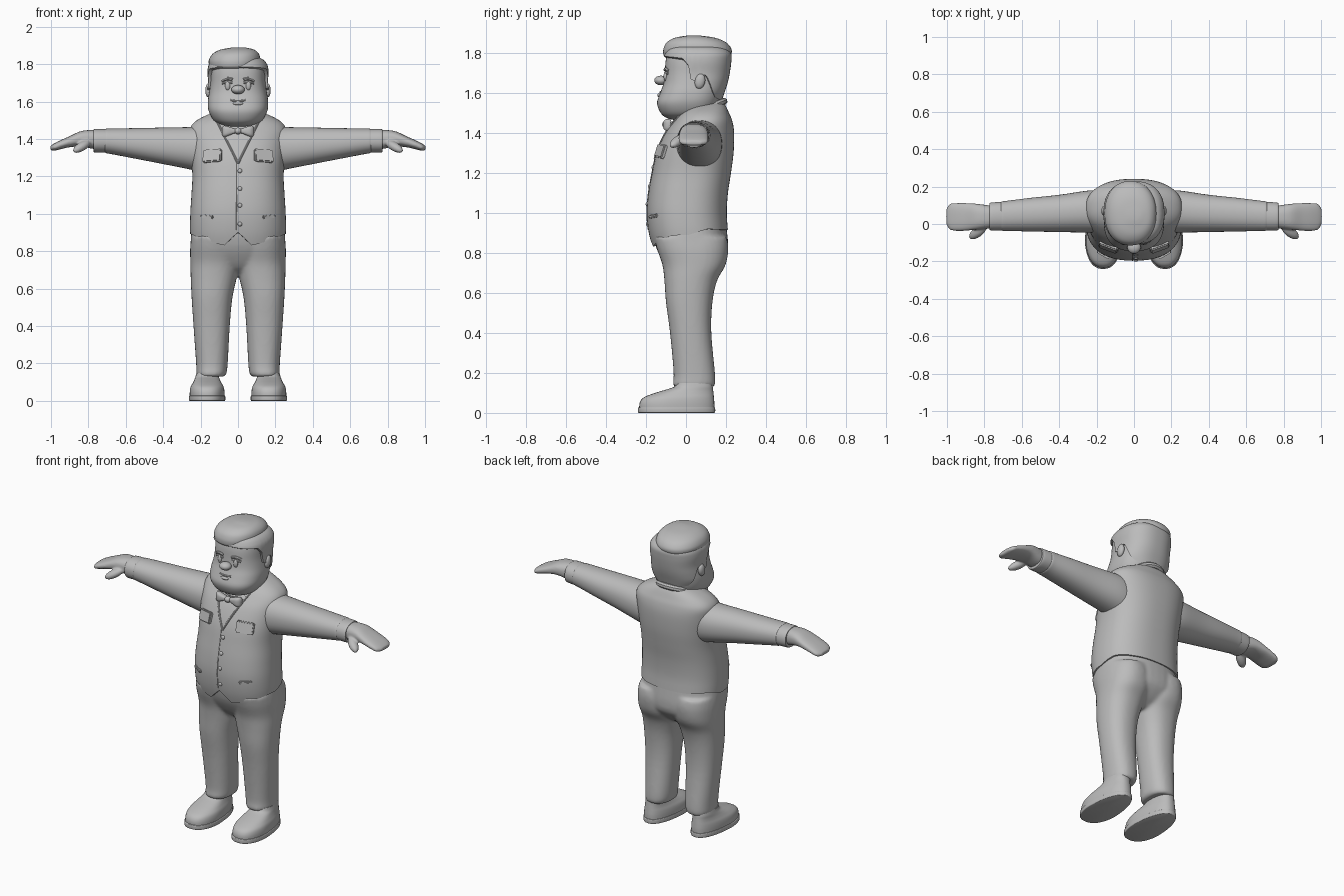
import bpy, bmesh, math
from mathutils import Matrix, Vector
from mathutils.bvhtree import BVHTree

if "Cube" in bpy.data.objects:
    bpy.data.objects.remove(bpy.data.objects["Cube"])

grey = bpy.data.materials.new("plain grey")
grey.diffuse_color = (0.5, 0.5, 0.5, 1)
grey.use_nodes = True
grey.node_tree.nodes["Principled BSDF"].inputs["Base Color"].default_value = grey.diffuse_color


def finish(name, bm, mirror=False, fuse=0):
    bmesh.ops.recalc_face_normals(bm, faces=bm.faces[:])
    me = bpy.data.meshes.new(name)
    bm.to_mesh(me)
    bm.free()
    me.materials.append(grey)
    ob = bpy.data.objects.new(name, me)
    bpy.context.collection.objects.link(ob)
    if fuse:  # melt overlapping volumes into one soft skin
        r = ob.modifiers.new("fuse", 'REMESH')
        r.mode, r.voxel_size, r.use_smooth_shade = 'VOXEL', fuse, True
        s = ob.modifiers.new("soften", 'SMOOTH')
        s.factor, s.iterations = 0.5, 6
    if mirror:
        m = ob.modifiers.new("mirror", 'MIRROR')
        m.use_mirror_merge = False
    return ob


def interp(x, pts):
    for (a, p), (b, q) in zip(pts, pts[1:]):
        if x <= b:
            return p + (q - p) * max(0, x - a) / (b - a)
    return pts[-1][1]


def sample(keys, u):
    """Smooth curve through the section list at index position u."""
    i = min(int(u), len(keys) - 2)
    t = u - i
    k = [keys[min(max(j, 0), len(keys) - 1)] for j in (i - 1, i, i + 1, i + 2)]
    return [b + 0.5 * t * (c - a + t * (2 * a - 5 * b + 4 * c - d + t * (3 * (b - c) + d - a)))
            for a, b, c, d in zip(*k)]


def loft(keys, axis='z', p=2.2, n=40, sub=4, floor=None, bm=None):
    """Skin of rounded sections (position, low1, high1, low2, high2)."""
    bm = bm or bmesh.new()
    top, steps, rings = len(keys) - 1, (len(keys) - 1) * sub, []
    cols = []
    for j in range(n):
        t = 2 * math.pi * j / n
        a, b = [math.copysign(abs(v) ** (2 / p), v) for v in (math.cos(t), math.sin(t))]
        u0 = 0
        if floor:
            f = floor(a, b)
            while u0 < top and sample(keys, u0)[0] < f:
                u0 += 0.02
        cols.append((a, b, u0))
    for i in range(steps + 1):
        ring = []
        for a, b, u0 in cols:
            s = sample(keys, u0 + (top - u0) * i / steps)
            v = (s[1] + s[2]) / 2 + a * (s[2] - s[1]) / 2
            w = (s[3] + s[4]) / 2 + b * (s[4] - s[3]) / 2
            ring.append(bm.verts.new((v, w, s[0]) if axis == 'z' else (s[0], v, w)))
        rings.append(ring)
    for r, q in zip(rings, rings[1:]):
        for j in range(n):
            bm.faces.new((r[j - 1], r[j], q[j], q[j - 1]))
    for r in (rings[0], rings[-1]):
        c = bm.verts.new(sum((v.co for v in r), Vector()) / n)
        for j in range(n):
            bm.faces.new((r[j - 1], r[j], c))
    return bm


def sym(rows):  # sections symmetric across x
    return [(z, -w, w, a, b) for z, w, a, b in rows]


def ball(loc, rad, rot=None, bm=None):
    bm = bm or bmesh.new()
    m = Matrix.Translation(loc) @ (rot or Matrix()) @ Matrix.Diagonal((*rad, 1))
    bmesh.ops.create_uvsphere(bm, u_segments=24, v_segments=14, radius=1, matrix=m)
    return bm


def skin_of(ob):
    return BVHTree.FromPolygons([v.co for v in ob.data.vertices], [p.vertices for p in ob.data.polygons])


def on_front(tree, x, z, roll=0):
    """Frame on the front surface, local z pointing outward."""
    loc, n, _, _ = tree.ray_cast(Vector((x, -2, z)), Vector((0, 1, 0)))
    right = Vector((0, 0, 1)).cross(n).normalized()
    m = Matrix((right, n.cross(right), n)).transposed().to_4x4()
    return Matrix.Translation(loc) @ m @ Matrix.Rotation(roll, 4, 'Z')


def plate(name, frame, size, mirror=True):
    bm = bmesh.new()
    bmesh.ops.create_cube(bm, size=1, matrix=frame @ Matrix.Diagonal((*size, 1)))
    bmesh.ops.bevel(bm, geom=bm.edges[:], offset=min(size) * 0.25, segments=2, affect='EDGES')
    return finish(name, bm, mirror)


def tube(name, pts, r, cyclic=False, mirror=False):
    bm, n, rings = bmesh.new(), 8, []
    m = len(pts)
    for i, q in enumerate(pts):
        a, b = (pts[i - 1], pts[(i + 1) % m]) if cyclic else (pts[max(i - 1, 0)], pts[min(i + 1, m - 1)])
        d = (Vector(b) - Vector(a)).normalized()
        e = d.cross(Vector((0.1, 0.3, 1))).normalized()
        g = d.cross(e)
        rings.append([bm.verts.new(Vector(q) + r * (math.cos(t) * e + math.sin(t) * g))
                      for t in (2 * math.pi * k / n for k in range(n))])
    for r0, r1 in zip(rings, rings[1:] + (rings[:1] if cyclic else [])):
        for k in range(n):
            bm.faces.new((r0[k - 1], r0[k], r1[k], r1[k - 1]))
    if not cyclic:
        bm.faces.new(rings[0])
        bm.faces.new(rings[-1])
    return finish(name, bm, mirror)


# Trousers: two legs and a seat melted together
bm = loft(sym([(.67, .05, -.02, .10), (.71, .16, -.08, .155), (.77, .235, -.122, .203),
               (.83, .252, -.15, .212), (.9, .25, -.165, .206), (.95, .24, -.16, .2)]), p=2.3)
leg = [(.13, .072, .215, -.06, .14), (.145, .062, .222, -.066, .146), (.2, .055, .224, -.062, .145),
       (.4, .044, .238, -.08, .127), (.55, .03, .248, -.1, .132), (.66, .006, .253, -.108, .155),
       (.74, -.01, .255, -.118, .198), (.82, -.01, .256, -.145, .212), (.88, 0, .25, -.16, .205)]
loft(leg, bm=bm, p=2.3)
loft([(z, -b, -a, c, d) for z, a, b, c, d in leg], bm=bm, p=2.3)
finish("trousers", bm, fuse=.01)


# Shoes: narrower towards the heel
def shoe(name, keys):
    bm = loft(keys, p=2.4)
    for v in bm.verts:
        v.co.x = .165 + (v.co.x - .165) * interp(v.co.y, [(-.1, 1), (.15, .78)])
    finish(name, bm, True)


shoe("sole", [(0, .07, .26, -.235, .142), (.004, .066, .264, -.24, .146),
              (.024, .066, .264, -.24, .146), (.028, .07, .26, -.236, .142)])
shoe("shoe_upper", [(.02, .07, .26, -.234, .142), (.05, .07, .26, -.232, .142), (.075, .074, .256, -.215, .14),
                    (.095, .083, .247, -.17, .138), (.112, .09, .24, -.115, .136),
                    (.13, .095, .235, -.06, .134), (.15, .1, .23, -.045, .13)])


# Waistcoat with pointed front hem
def hem(a, b):
    if b < 0:
        return interp(abs(a), [(0, .9), (.3, .83), (.6, .85), (1, .89)])
    return interp(b, [(0, .89), (.5, .92), (1, .915)])


vest = finish("waistcoat", loft(sym([
    (.82, .245, -.165, .205), (.9, .256, -.186, .21), (1, .255, -.196, .204), (1.1, .249, -.188, .21),
    (1.2, .244, -.17, .225), (1.3, .25, -.148, .238), (1.4, .257, -.105, .241), (1.46, .255, -.062, .232),
    (1.5, .22, -.03, .216), (1.535, .15, .01, .2), (1.555, .09, .04, .185)]), p=2.4, n=80, floor=hem))
chest = skin_of(vest)
edge = [(.115 * t, 1.27 + .23 * t) for t in (i / 16 for i in range(17))]
tube("neckline_edge", [on_front(chest, x, z).translation for x, z in edge], .006, mirror=True)
tube("front_overlap", [on_front(chest, -.008, .915 + i * .03).translation for i in range(13)], .003)
for z in (.945, 1.045, 1.135, 1.23):
    f = on_front(chest, .01, z)
    finish("button", ball(f.translation, (.012, .012, .008), f.to_3x3().to_4x4()))
plate("breast_pocket", on_front(chest, .137, 1.31, -.08), (.105, .07, .024))
plate("pocket_welt", on_front(chest, .165, .985, .1), (.075, .018, .018))

# Sleeves, cuffs and mitten hands
finish("sleeve", loft([(.18, -.05, .18, 1.22, 1.47), (.25, -.046, .178, 1.236, 1.464),
                       (.4, -.043, .156, 1.266, 1.461), (.55, -.04, .14, 1.295, 1.458),
                       (.67, -.037, .125, 1.318, 1.456), (.705, -.036, .121, 1.324, 1.455),
                       (.712, -.03, .115, 1.33, 1.449)], 'x'), True)
finish("cuff", loft([(.69, -.033, .118, 1.327, 1.452), (.71, -.034, .118, 1.327, 1.453),
                     (.765, -.034, .114, 1.328, 1.453), (.772, -.029, .108, 1.333, 1.447)], 'x'), True)
bm = loft([(.74, -.02, .095, 1.345, 1.443), (.78, -.024, .1, 1.348, 1.448), (.84, -.03, .108, 1.36, 1.442),
           (.9, -.036, .112, 1.356, 1.415), (.95, -.037, .112, 1.345, 1.393),
           (.985, -.03, .107, 1.337, 1.375), (1.004, 0, .08, 1.342, 1.362)], 'x', p=2.5)
ball((.835, -.042, 1.36), (.062, .028, .024),
     Matrix.Rotation(-.65, 4, 'Z') @ Matrix.Rotation(.45, 4, 'Y'), bm)
finish("hand", bm, True, .006)

# Neck, collar and bow tie
finish("neck", loft(sym([(1.4, .1, -.03, .16), (1.48, .11, -.04, .175), (1.6, .125, -.03, .18)])))
ring = [2 * math.pi * i / 40 for i in range(40)]
tube("collar", [(.115 * math.cos(t), .068 + .122 * math.sin(t), 1.505 + .055 * math.sin(t)) for t in ring],
     .018, True)
finish("bow_wing", loft([(0, -.108, -.08, 1.43, 1.455), (.02, -.11, -.078, 1.43, 1.456),
                         (.06, -.115, -.072, 1.414, 1.469), (.078, -.108, -.072, 1.413, 1.47),
                         (.086, -.098, -.076, 1.425, 1.46)], 'x', p=2.8), True)
finish("bow_knot", ball((0, -.1, 1.443), (.02, .02, .018)))

# Head with a heavy jaw
head = finish("head", loft(sym([
    (1.466, .05, -.06, .06), (1.476, .09, -.096, .1), (1.5, .13, -.126, .14), (1.55, .157, -.145, .165),
    (1.6, .161, -.13, .18), (1.65, .154, -.112, .19), (1.7, .147, -.106, .198), (1.76, .144, -.102, .204),
    (1.8, .135, -.09, .2), (1.83, .1, -.06, .16), (1.845, .04, 0, .1)]), p=2.5, n=64))
face = skin_of(head)
finish("ear", ball((.158, .07, 1.66), (.017, .026, .038), Matrix.Rotation(-.2, 4, 'X')), True)
finish("nose", ball((0, -.125, 1.664), (.036, .034, .024)))
f = on_front(face, .055, 1.685)
finish("eye", ball(f.translation, (.014, .01, .024)), True)
for name, z, r, drop in (("eyelid", 1.703, .006, .004), ("eyebrow", 1.722, .009, .008)):
    tube(name, [on_front(face, .03 + .055 * t, z - drop * (2 * t - .8) ** 2).translation
                for t in (i / 8 for i in range(9))], r, mirror=True)
tube("mouth", [on_front(face, .04 * t, 1.604 + .004 * t * t).translation
               for t in (i / 5 for i in range(-5, 6))], .005)
finish("lower_lip", ball(on_front(face, 0, 1.59).translation, (.028, .01, .009)))

# Hair: close sides with a shaped hairline, and a swept top
line = [(-1, 1.785), (-.45, 1.775), (-.27, 1.74), (-.15, 1.67), (0, 1.66), (.1, 1.69),
        (.3, 1.69), (.75, 1.58), (1, 1.56)]
finish("side_hair", loft(sym([
    (1.54, .14, -.14, .172), (1.6, .168, -.14, .192), (1.65, .165, -.122, .208), (1.7, .16, -.114, .219),
    (1.76, .163, -.112, .227), (1.8, .155, -.104, .225), (1.83, .125, -.08, .19), (1.845, .06, -.02, .12)]),
    p=2.4, n=120, floor=lambda a, b: interp(b, line)))
finish("top_hair", loft([(1.77, -.125, .085, -.085, .18), (1.783, -.149, .106, -.108, .214),
                         (1.8, -.156, .116, -.114, .228), (1.825, -.155, .12, -.112, .226),
                         (1.855, -.136, .112, -.096, .2), (1.877, -.096, .088, -.058, .148),
                         (1.887, -.045, .05, -.005, .085), (1.89, -.015, .025, .02, .05)], p=2.2, n=56))

# Smooth shading with crisp edges
bpy.ops.object.select_all(action='SELECT')
bpy.context.view_layer.objects.active = head
bpy.ops.object.shade_smooth_by_angle(angle=math.radians(40))
